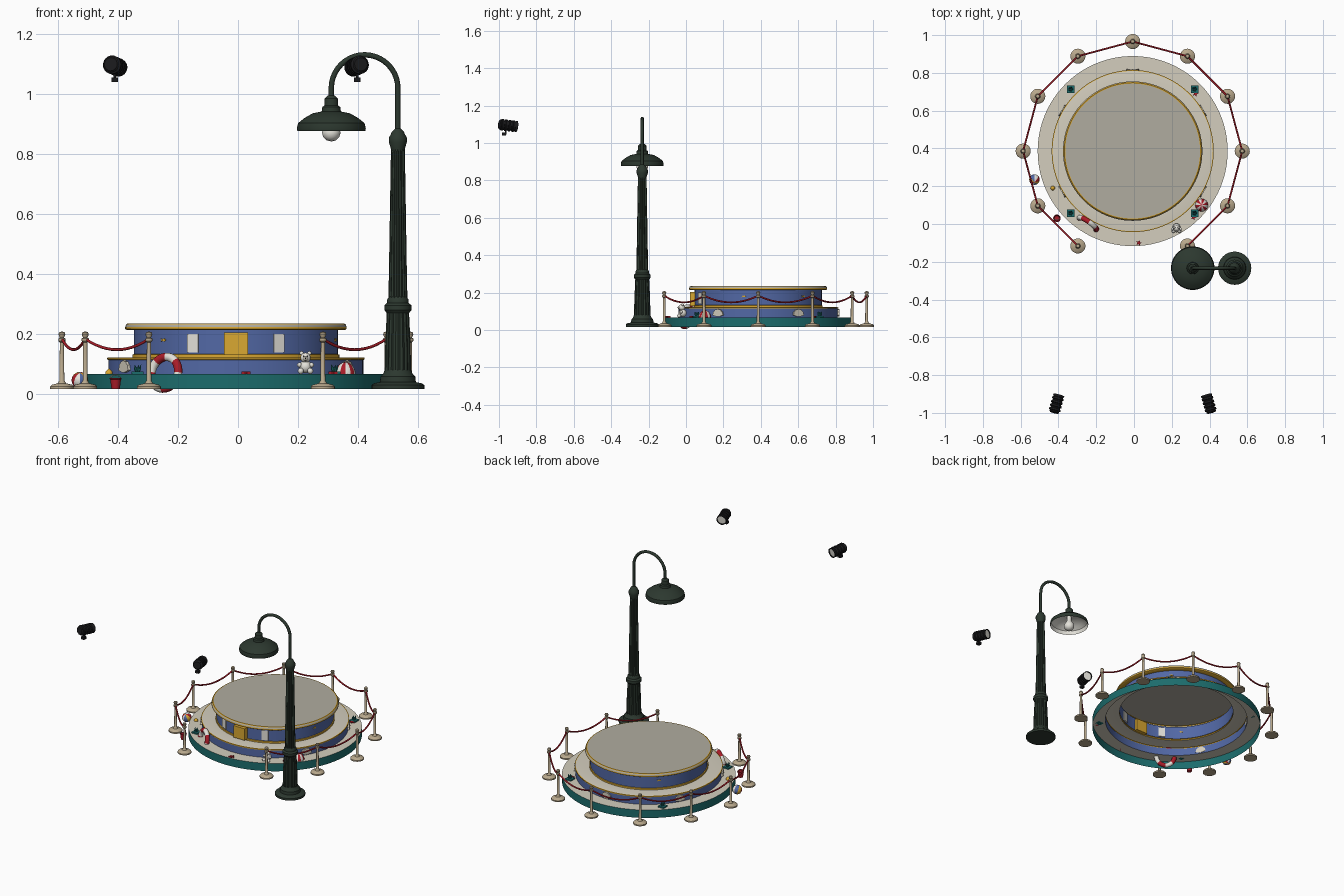
import bpy, bmesh, math
from mathutils import Vector, Matrix

if "Cube" in bpy.data.objects:
    bpy.data.objects.remove(bpy.data.objects["Cube"])

def lin(c):
    return c / 12.92 if c <= 0.04045 else ((c + 0.055) / 1.055) ** 2.4

def mat(name, r, g, b):
    m = bpy.data.materials.new(name)
    m.diffuse_color = (lin(r / 255), lin(g / 255), lin(b / 255), 1)
    m.use_nodes = True
    m.node_tree.nodes["Principled BSDF"].inputs["Base Color"].default_value = m.diffuse_color
    return m

GREY = mat("cap_grey", 176, 172, 160)
CREAM = mat("cream", 212, 206, 190)
BLUE = mat("blue", 82, 104, 165)
TEAL = mat("teal", 28, 108, 108)
GREEN = mat("dark_green", 44, 56, 47)
GOLD = mat("gold", 218, 168, 50)
TAN = mat("tan_metal", 184, 168, 140)
RED = mat("red", 170, 28, 40)
BLACK = mat("black", 26, 26, 28)
WHITE = mat("white", 228, 226, 218)

CX, CY = -0.007, 0.386          # stage centre
FLOOR, STEP = 0.017, 0.067      # ground and lower step heights

def polar(r, deg, z=0):
    a = math.radians(deg)
    return Vector((CX + r * math.cos(a), CY + r * math.sin(a), z))

def finish(name, bm, mats, loc=(0, 0, 0), rot=None, angle=35):
    me = bpy.data.meshes.new(name)
    bm.to_mesh(me)
    bm.free()
    for m in mats:
        me.materials.append(m)
    ob = bpy.data.objects.new(name, me)
    bpy.context.collection.objects.link(ob)
    ob.matrix_world = Matrix.Translation(loc) @ (rot or Matrix())
    bpy.ops.object.select_all(action='DESELECT')
    ob.select_set(True)
    bpy.context.view_layer.objects.active = ob
    bpy.ops.object.shade_smooth_by_angle(angle=math.radians(angle))
    return ob

def lathe(name, prof, mats, loc=(0, 0, 0), seg=32, flute=0, rot=None, gores=0):
    """Revolve (r, z) points; mats is one material or one per segment, gores splits by angle."""
    bm = bmesh.new()
    rings = []
    for r, z in prof:
        rings.append([bm.verts.new((r * (1 - flute * (j % 2)) * math.cos(2 * math.pi * j / seg),
                                    r * (1 - flute * (j % 2)) * math.sin(2 * math.pi * j / seg), z))
                      for j in range(seg)])
    mats = mats if isinstance(mats, list) else [mats]
    slots = list(dict.fromkeys(mats))
    for i in range(len(prof) - 1):
        for j in range(seg):
            k = (j + 1) % seg
            f = bm.faces.new((rings[i][j], rings[i][k], rings[i + 1][k], rings[i + 1][j]))
            if gores:
                f.material_index = (j * gores // seg) % len(slots)
            elif len(mats) > 1:
                f.material_index = slots.index(mats[i])
    bmesh.ops.remove_doubles(bm, verts=bm.verts, dist=1e-5)
    return finish(name, bm, slots, loc, rot)

def ball_profile(r, n=10):
    return [(r * math.sin(math.pi * i / n), -r * math.cos(math.pi * i / n)) for i in range(n + 1)]

def ball(name, r, m, loc, seg=16, gores=0):
    return lathe(name, ball_profile(r), m, loc, seg, gores=gores)

def box(name, size, m, loc, deg=0):
    bm = bmesh.new()
    bmesh.ops.create_cube(bm, size=1)
    bmesh.ops.scale(bm, vec=size, verts=bm.verts)
    return finish(name, bm, [m], loc, Matrix.Rotation(math.radians(deg), 4, 'Z'))

def tube(name, pts, r, m):
    cu = bpy.data.curves.new(name, 'CURVE')
    cu.dimensions = '3D'
    cu.bevel_depth, cu.bevel_resolution, cu.use_fill_caps = r, 2, True
    sp = cu.splines.new('POLY')
    sp.points.add(len(pts) - 1)
    for p, q in zip(sp.points, pts):
        p.co = (*q, 1)
        sp.use_smooth = True
    cu.materials.append(m)
    ob = bpy.data.objects.new(name, cu)
    bpy.context.collection.objects.link(ob)
    bpy.ops.object.select_all(action='DESELECT')
    ob.select_set(True)
    bpy.context.view_layer.objects.active = ob
    bpy.ops.object.convert(target='MESH')

def plate(name, pts, thick, m, loc, rot=None):
    """Flat outline in local xy, extruded along z."""
    bm = bmesh.new()
    f = bm.faces.new([bm.verts.new((x, y, 0)) for x, y in pts])
    ext = bmesh.ops.extrude_face_region(bm, geom=[f])
    bmesh.ops.translate(bm, vec=(0, 0, thick), verts=[v for v in ext["geom"] if isinstance(v, bmesh.types.BMVert)])
    bmesh.ops.recalc_face_normals(bm, faces=bm.faces)
    return finish(name, bm, [m], loc, rot)

def wall_rot(deg):
    """Local z points radially outward, local y points up."""
    return Matrix.Rotation(math.radians(deg + 90), 4, 'Z') @ Matrix.Rotation(math.pi / 2, 4, 'X')

# Stepped round stage, an open shell underneath
C = (CX, CY, 0)
lathe("lower_stage", [(.503, FLOOR), (.503, STEP), (.425, STEP)], [TEAL, CREAM], C, 96)
lathe("middle_stage", [(.425, STEP), (.425, .114), (.429, .115), (.429, .121), (.424, .122), (.34, .122)],
      [BLUE, GOLD, GOLD, GOLD, CREAM], C, 96)
lathe("upper_stage", [(.345, .122), (.345, .132), (.34, .133), (.34, .213)], [GOLD, GOLD, BLUE], C, 96)
lathe("stage_cap", [(.34, .213), (.362, .213), (.369, .217), (.369, .224), (.366, .232), (.362, .235), (.357, .235), (0, .235)],
      [GOLD] * 3 + [GREY] * 1 + [GOLD] * 2 + [GREY], C, 96)

# Door and side panels on the upper wall
box("door", (.08, .045, .075), GOLD, (CX, .043, .167))
for x in (-.15, .136):
    deg = math.degrees(math.asin((x - CX) / .34))
    box("wall_panel", (.04, .012, .062), WHITE, polar(.338, deg - 90, .17), deg)

# Fan shells on the middle wall, small gold fish on the upper wall
fan = [(-.008, 0), (.008, 0)] + [((.033 if i % 2 == 0 else .030) * math.cos(math.pi * i / 12),
                                  .008 + (.033 if i % 2 == 0 else .030) * math.sin(math.pi * i / 12)) for i in range(13)]
for d in (30, 90, 150, 210, 330):
    plate("fan_shell", fan, .012, CREAM, polar(.422, d, .072), wall_rot(d))
fish = [(-.012, .005), (-.007, 0), (-.012, -.005), (-.004, -.002), (.004, -.005), (.012, 0), (.004, .005), (-.004, .002)]
for d in (45, 135, 225, 347):
    plate("gold_fish", fish, .004, GOLD, polar(.339, d, .18), wall_rot(d))

# Rope barrier: eleven posts, front gap open
post = [(0, 0), (.04, 0), (.04, .008), (.034, .014), (.014, .019), (.008, .028), (.007, .155), (.012, .16),
        (.012, .168), (.007, .171), (.01, .177), (.0115, .183), (.009, .189), (0, .192)]
for i in range(11):
    d = -60 + 30 * i
    lathe("rope_post", post, TAN, polar(.58, d, FLOOR), 20)
    if i < 10:
        a, b = polar(.58, d, .184), polar(.58, d + 30, .184)
        pts = [a.lerp(b, t / 12) - Vector((0, 0, .036 * 4 * (t / 12) * (1 - t / 12))) for t in range(13)]
        tube("barrier_rope", pts, .0048, RED)

# Street lamp
LX, LY = .533, -.234
L = (LX, LY, 0)
lathe("lamp_foot", [(0, FLOOR), (.088, FLOOR), (.088, .03), (.08, .036), (.06, .04), (.058, .058), (.05, .066), (.044, .08)], GREEN, L)
lathe("lamp_pedestal", [(.044, .08), (.042, .17), (.037, .275)], GREEN, L, 32, .09)
lathe("lamp_collar", [(.037, .27), (.045, .28), (.045, .296), (.036, .304), (.036, .315), (.029, .325)], GREEN, L)
lathe("lamp_shaft", [(.032, .31), (.030, .4), (.023, .83)], GREEN, L, 32, .12)
lathe("lamp_capital", [(.022, .81), (.024, .82), (.03, .84), (.03, .855), (.024, .865), (.02, .875), (.0095, .885)], GREEN, L)
HX, R = .311, .111
arc = [(LX, LY, .87)] + [(LX - R + R * math.cos(a), LY, 1.02 + R * math.sin(a))
                         for a in [math.pi * i / 20 for i in range(21)]] + [(HX, LY, .98)]
tube("lamp_arm", arc, .009, GREEN)
H = (HX, LY, 0)
lathe("lamp_shade", [(.113, .877), (.115, .885), (.111, .903), (.09, .92), (.062, .936), (.032, .942), (.03, .957),
                     (.023, .962), (.022, .985), (.012, .995), (0, .996)], GREEN, H, 48)
lathe("shade_lining", [(0, .936), (.058, .932), (.087, .915), (.107, .9), (.113, .877)], WHITE, H, 48)
lathe("lamp_bulb", [(0, .842), (.016, .846), (.027, .857), (.031, .872), (.026, .888), (.014, .905), (.013, .935)], WHITE, H, 24)

# Two floating spotlights aimed at the stage
spot = [(0, -.048), (.022, -.048), (.027, -.043)]
for i in range(4):
    z = -.038 + i * .02
    spot += [(.025, z), (.031, z + .003), (.031, z + .012), (.025, z + .015)]
spot += [(.03, .045), (.03, .05), (.026, .05), (.026, .044), (0, .044)]
for s in (-1, 1):
    loc = Vector((CX + s * .404, -.953, 1.094))
    q = Vector((-s * .28, 1, -.12)).to_track_quat('Z', 'Y').to_matrix().to_4x4()
    lathe("spotlight", spot, [BLACK] * (len(spot) - 2) + [WHITE], loc, 24, rot=q)
    box("spotlight_stem", (.008, .008, .03), BLACK, loc + Vector((0, -.012, -.033)))
    box("spotlight_clamp", (.022, .022, .016), BLACK, loc + Vector((0, -.02, -.046)))

# Striped life ring half sunk through the step
bm = bmesh.new()
N, M = 40, 12
v = [[bm.verts.new(((.054 + .014 * math.cos(2 * math.pi * j / M)) * math.cos(2 * math.pi * i / N),
                    (.054 + .014 * math.cos(2 * math.pi * j / M)) * math.sin(2 * math.pi * i / N),
                    .014 * math.sin(2 * math.pi * j / M))) for j in range(M)] for i in range(N)]
for i in range(N):
    for j in range(M):
        f = bm.faces.new((v[i][j], v[(i + 1) % N][j], v[(i + 1) % N][(j + 1) % M], v[i][(j + 1) % M]))
        f.material_index = (i // 5) % 2
finish("life_ring", bm, [RED, WHITE], (-.244, .002, .071), wall_rot(235) @ Matrix.Rotation(-.2, 4, 'X'))

# Beach ball, bucket and striped sun hat
lathe("beach_ball", ball_profile(.028), [RED, WHITE, BLUE, GOLD], (-.527, .235, .046), 24, gores=8,
      rot=Matrix.Rotation(.5, 4, 'X'))
lathe("bucket", [(0, 0), (.014, 0), (.018, .032), (.02, .033), (.02, .037), (.017, .037), (.013, .004), (0, .004)],
      RED, (-.408, .03, FLOOR), 20)
tube("bucket_handle", [(-.408 + .018 * math.cos(a), .03 - .006 * math.sin(a), .05 + .014 * math.sin(a))
                       for a in [math.pi * i / 8 for i in range(9)]], .0015, WHITE)
lathe("striped_dome", [(.034, 0), (.034, .006), (.03, .018), (.022, .03), (.01, .038), (0, .04)],
      [RED, WHITE], (.358, .1, STEP), 24, gores=12)

# Plush bear sitting on the step
B = Vector((.225, -.018, STEP))
ball("bear_body", .021, WHITE, B + Vector((0, 0, .024)))
ball("bear_head", .017, WHITE, B + Vector((0, -.004, .054)))
ball("bear_muzzle", .007, CREAM, B + Vector((0, -.019, .051)), 12)
ball("bear_nose", .0025, BLACK, B + Vector((0, -.026, .053)), 8)
for s in (-1, 1):
    ball("bear_ear", .007, WHITE, B + Vector((s * .013, 0, .069)), 12)
    ball("bear_arm", .008, WHITE, B + Vector((s * .02, -.008, .03)), 12)
    ball("bear_leg", .01, WHITE, B + Vector((s * .016, -.019, .01)), 12)
    ball("bear_eye", .002, BLACK, B + Vector((s * .006, -.0195, .059)), 8)

# Teal seaweed tufts at the diagonals, red starfish, small gold shell
for d in (45, 135, 225, 315):
    p = polar(.464, d, STEP)
    box("seaweed_base", (.04, .04, .008), TEAL, p + Vector((0, 0, .004)))
    for k in range(5):
        q = Vector((math.cos(k * 1.257) * .4, math.sin(k * 1.257) * .4, 1)).to_track_quat('Z', 'Y')
        lathe("seaweed_blade", [(.005, 0), (.006, .018), (0, .034)], TEAL, p, 6, rot=q.to_matrix().to_4x4())
star = [((.017 if i % 2 == 0 else .007) * math.cos(math.pi * i / 5), (.017 if i % 2 == 0 else .007) * math.sin(math.pi * i / 5))
        for i in range(10)]
for p in ((.025, -.1), (.315, .035), (.325, .69)):
    plate("starfish", star, .008, RED, (*p, STEP))
lathe("small_shell", [(.012, 0), (.011, .008), (0, .02)], GOLD, (-.43, .19, STEP), 10)
